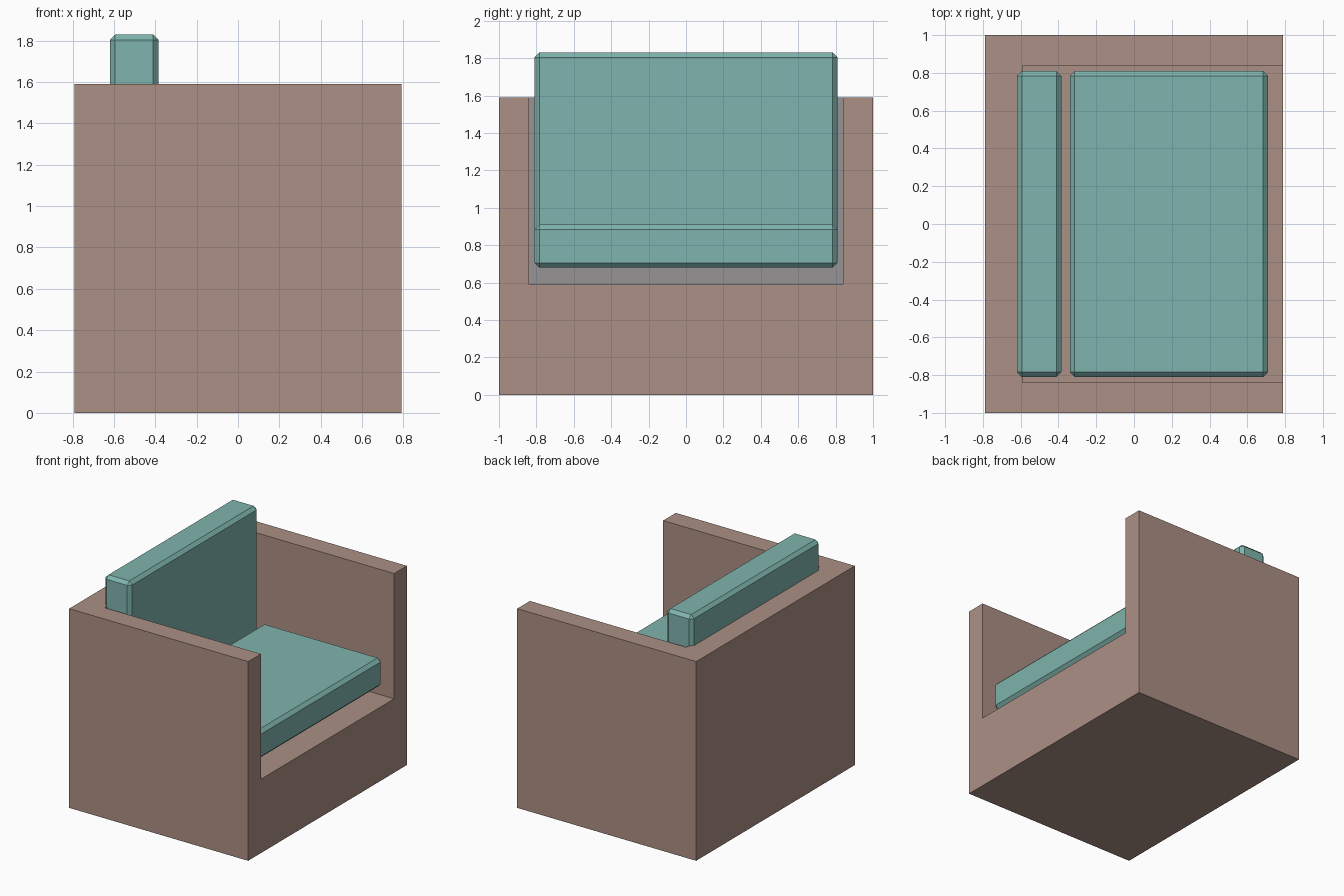
import bpy, bmesh
from mathutils import Vector

cube = bpy.data.objects.get("Cube")
if cube:
    bpy.data.objects.remove(cube, do_unlink=True)


def material(name, srgb):
    lin = [((c / 255 + 0.055) / 1.055) ** 2.4 for c in srgb] + [1.0]
    m = bpy.data.materials.new(name)
    m.use_nodes = True
    m.diffuse_color = lin
    m.node_tree.nodes["Principled BSDF"].inputs["Base Color"].default_value = lin
    return m


def box(name, low, high, mats):
    low, high = Vector(low), Vector(high)
    bm = bmesh.new()
    bmesh.ops.create_cube(bm, size=1)
    for v in bm.verts:
        v.co = (low + high) / 2 + v.co * (high - low)
    mesh = bpy.data.meshes.new(name)
    bm.to_mesh(mesh)
    bm.free()
    for m in mats:
        mesh.materials.append(m)
    obj = bpy.data.objects.new(name, mesh)
    bpy.context.collection.objects.link(obj)
    return obj


brown = material("brown upholstery", (171, 144, 133))
grey = material("grey backing", (151, 147, 149))
teal = material("teal cushion", (127, 180, 173))

# Chair body: one block with the seat well cut out, open towards +x
body = box("chair_body", (-0.79, -1, 0), (0.79, 1, 1.59), [brown, grey])
well = box("seat_well_cutter", (-0.59, -0.84, 0.59), (1.2, 0.84, 2), [brown])
cut = body.modifiers.new("Seat well", 'BOOLEAN')
cut.operation = 'DIFFERENCE'
cut.solver = 'EXACT'
cut.object = well
bpy.context.view_layer.objects.active = body
bpy.ops.object.modifier_apply(modifier=cut.name)
bpy.data.objects.remove(well, do_unlink=True)

# Inner face of the backrest is grey
for f in body.data.polygons:
    f.material_index = int(f.normal.x > 0.9 and f.center.x < 0)

# Chamfered cushions
for name, low, high in (
    ("seat_cushion", (-0.34, -0.81, 0.68), (0.71, 0.81, 0.91)),
    ("back_cushion", (-0.62, -0.81, 0.68), (-0.385, 0.81, 1.83)),
):
    cushion = box(name, low, high, [teal])
    bevel = cushion.modifiers.new("Chamfer", 'BEVEL')
    bevel.width = 0.026
    bevel.segments = 1
